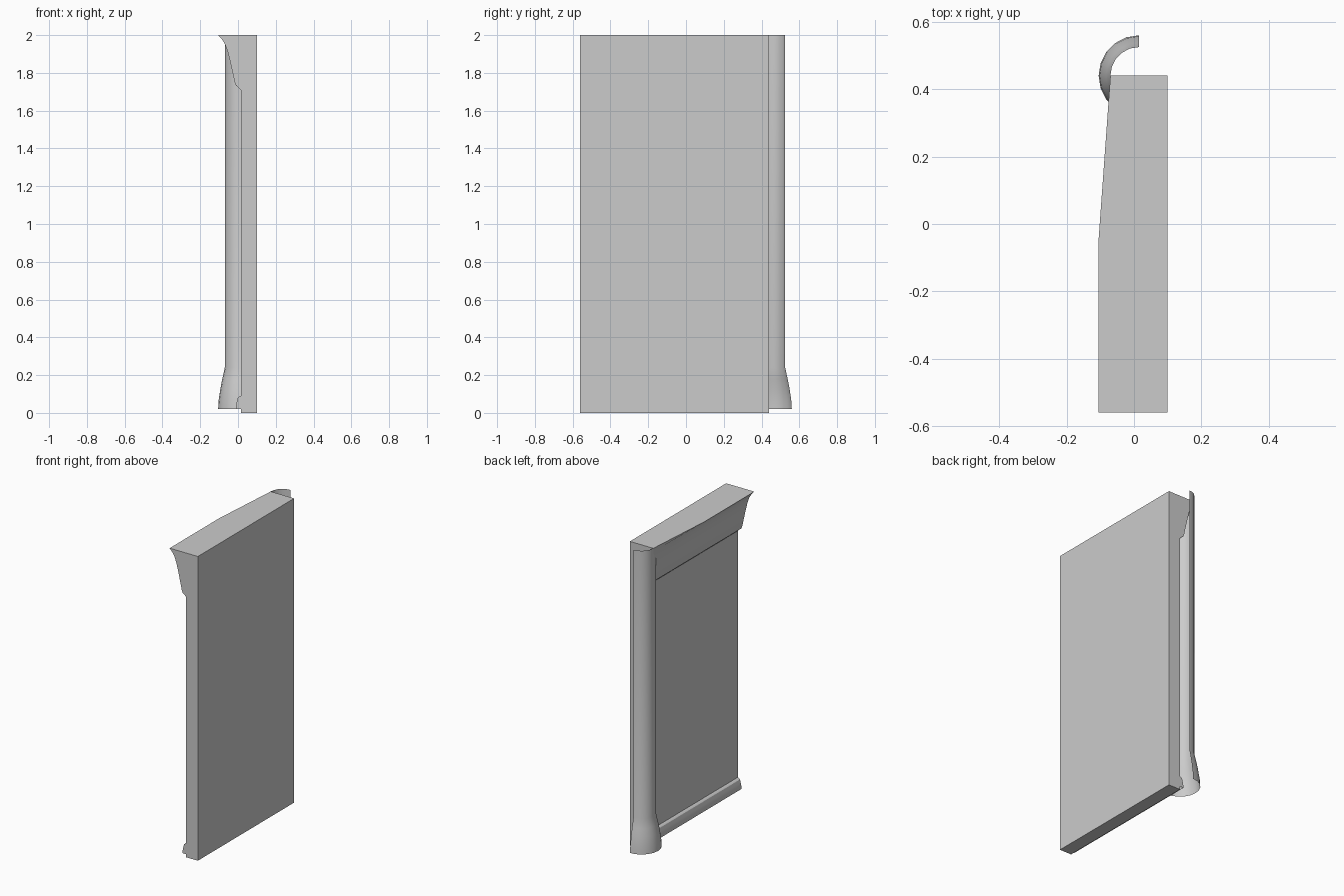
import bpy, bmesh, math
from mathutils import Vector

if "Cube" in bpy.data.objects:
    bpy.data.objects.remove(bpy.data.objects["Cube"])

Y0, Y1 = -0.56, 0.44      # wall ends
XW, XB = 0.015, 0.10      # decorated face and plain face of the wall


def make_object(name, bm, smooth=True):
    mesh = bpy.data.meshes.new(name)
    bm.to_mesh(mesh)
    bm.free()
    obj = bpy.data.objects.new(name, mesh)
    bpy.context.collection.objects.link(obj)
    if smooth:
        bpy.context.view_layer.objects.active = obj
        obj.select_set(True)
        bpy.ops.object.shade_smooth_by_angle(angle=math.radians(30))
        obj.select_set(False)
    return obj


def skin(bm, rows):
    """Join successive open rows of points with quads."""
    vrows = [[bm.verts.new(p) for p in row] for row in rows]
    for a, b in zip(vrows, vrows[1:]):
        for i in range(len(a) - 1):
            bm.faces.new((a[i], a[i + 1], b[i + 1], b[i]))
    return vrows


# wall slab
bm = bmesh.new()
bmesh.ops.create_cube(bm, size=1)
for v in bm.verts:
    v.co = Vector((XW if v.co.x < 0 else XB,
                   Y0 if v.co.y < 0 else Y1,
                   0 if v.co.z < 0 else 2))
make_object("wall_panel", bm, smooth=False)


def moulding(name, profile, sections, top_open=False):
    """Run an (x, z) profile along y; each section gives y and outermost x."""
    bm = bmesh.new()
    rows = [[(max(x, lim), y, z) for x, z in profile] for y, lim in sections]
    vrows = skin(bm, rows)
    # end caps, closed against the wall by a corner vertex
    z_corner = profile[0][1]
    corners = [bm.verts.new((XW, y, z_corner)) for y, _ in sections]
    bm.faces.new([corners[0]] + vrows[0])
    bm.faces.new([corners[-1]] + vrows[-1])
    if not top_open:
        for i in range(len(sections) - 1):
            bm.faces.new((vrows[i][0], vrows[i + 1][0], corners[i + 1], corners[i]))
    bmesh.ops.recalc_face_normals(bm, faces=bm.faces)
    return make_object(name, bm)


# crown moulding, its front edge tapering in towards the column
moulding("crown_moulding",
         [(-0.105, 2.0), (-0.085, 1.978), (-0.068, 1.95), (-0.054, 1.91),
          (-0.036, 1.835), (-0.016, 1.745), (-0.011, 1.733), (0.003, 1.722),
          (XW, 1.71)],
         [(Y0, -1), (-0.045, -1), (Y1, -0.07)])

# skirting along the foot of the wall, open underneath
moulding("skirting_board",
         [(-0.011, 0.02), (-0.010, 0.04), (-0.006, 0.06), (-0.001, 0.08),
          (0.006, 0.087), (XW, 0.09)],
         [(Y0, -1), (Y1, -1)], top_open=True)

# half-round column shell with flared foot, open at both ends
bm = bmesh.new()
levels = [(0.120, 0.02), (0.117, 0.07), (0.108, 0.13), (0.098, 0.18),
          (0.085, 0.24), (0.085, 2.0)]
N = 10
rows = []
for r, z in levels:
    angles = [math.pi / 2 + math.pi * i / N for i in range(N + 1)]
    rows.append([(XW + r * math.cos(a), Y1 + r * math.sin(a), z) for a in angles])
skin(bm, rows)
make_object("corner_column", bm)
